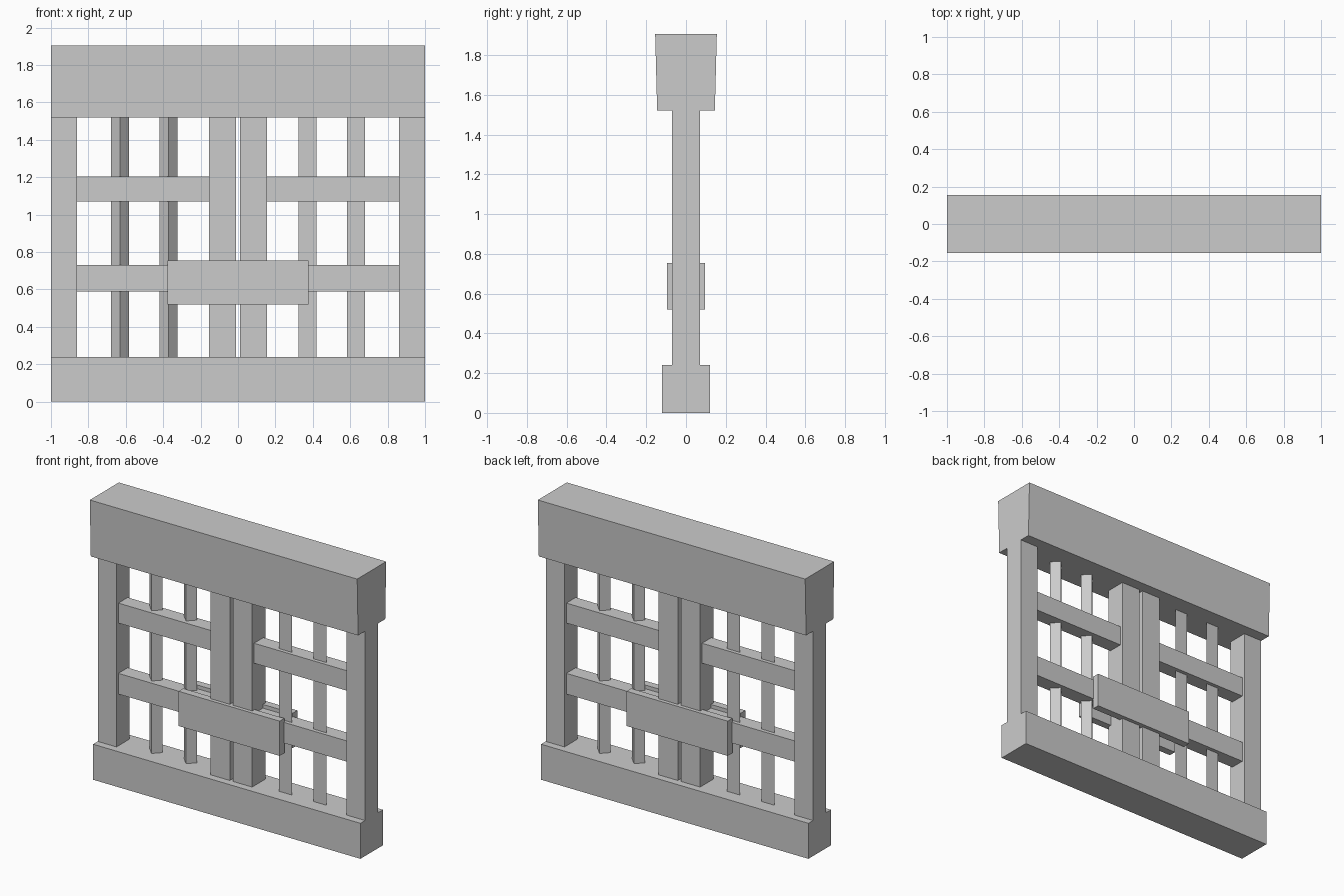
import bpy

if "Cube" in bpy.data.objects:
    bpy.data.objects.remove(bpy.data.objects["Cube"])


def prism(name, base, z0, z1, top=None):
    """Extrude a counter-clockwise xy outline from z0 to z1, optionally to a different top outline."""
    top = top or base
    n = len(base)
    verts = [(x, y, z0) for x, y in base] + [(x, y, z1) for x, y in top]
    faces = [tuple(reversed(range(n))), tuple(range(n, 2 * n))]
    faces += [(i, (i + 1) % n, n + (i + 1) % n, n + i) for i in range(n)]
    mesh = bpy.data.meshes.new(name)
    mesh.from_pydata(verts, [], faces)
    obj = bpy.data.objects.new(name, mesh)
    bpy.context.collection.objects.link(obj)
    return obj


def rect(x0, x1, y0, y1):
    return [(x0, y0), (x1, y0), (x1, y1), (x0, y1)]


def turned(outline, side):
    """side = -1 turns the outline half a turn about z."""
    return [(x * side, y * side) for x, y in outline]


LOW, HIGH = 0.24, 1.52

# Sill and tapered header
prism("bottom_beam", rect(-1, 1, -0.12, 0.12), 0, LOW)
prism("top_beam", rect(-1, 1, -0.145, 0.145), HIGH, 1.905,
      rect(-1, 1, -0.155, 0.155))

# The two gate leaves are half-turn copies of each other
for side, label in ((1, "left"), (-1, "right")):
    # Outer and meeting posts
    prism(f"{label}_outer_post", turned(rect(-1, -0.86, -0.07, 0.07), side), LOW, HIGH)
    prism(f"{label}_inner_post", turned(rect(-0.155, -0.012, -0.07, 0.07), side), LOW, HIGH)

    # Horizontal rails
    for level, z0, z1 in (("lower", 0.59, 0.73), ("upper", 1.07, 1.205)):
        prism(f"{label}_{level}_rail", turned(rect(-0.86, -0.155, -0.05, 0.05), side), z0, z1)

    # Triangular upright bars
    for i, x in enumerate((-0.63, -0.372)):
        tri = [(x, -0.025), (x + 0.048, 0.025), (x - 0.048, 0.025)]
        prism(f"{label}_bar_{i + 1}", turned(tri, side), LOW, HIGH)

    # Locking plank, one on each face
    prism(f"{'front' if side == 1 else 'back'}_locking_plank",
          turned(rect(-0.378, 0.378, -0.095, -0.045), side), 0.52, 0.755)
